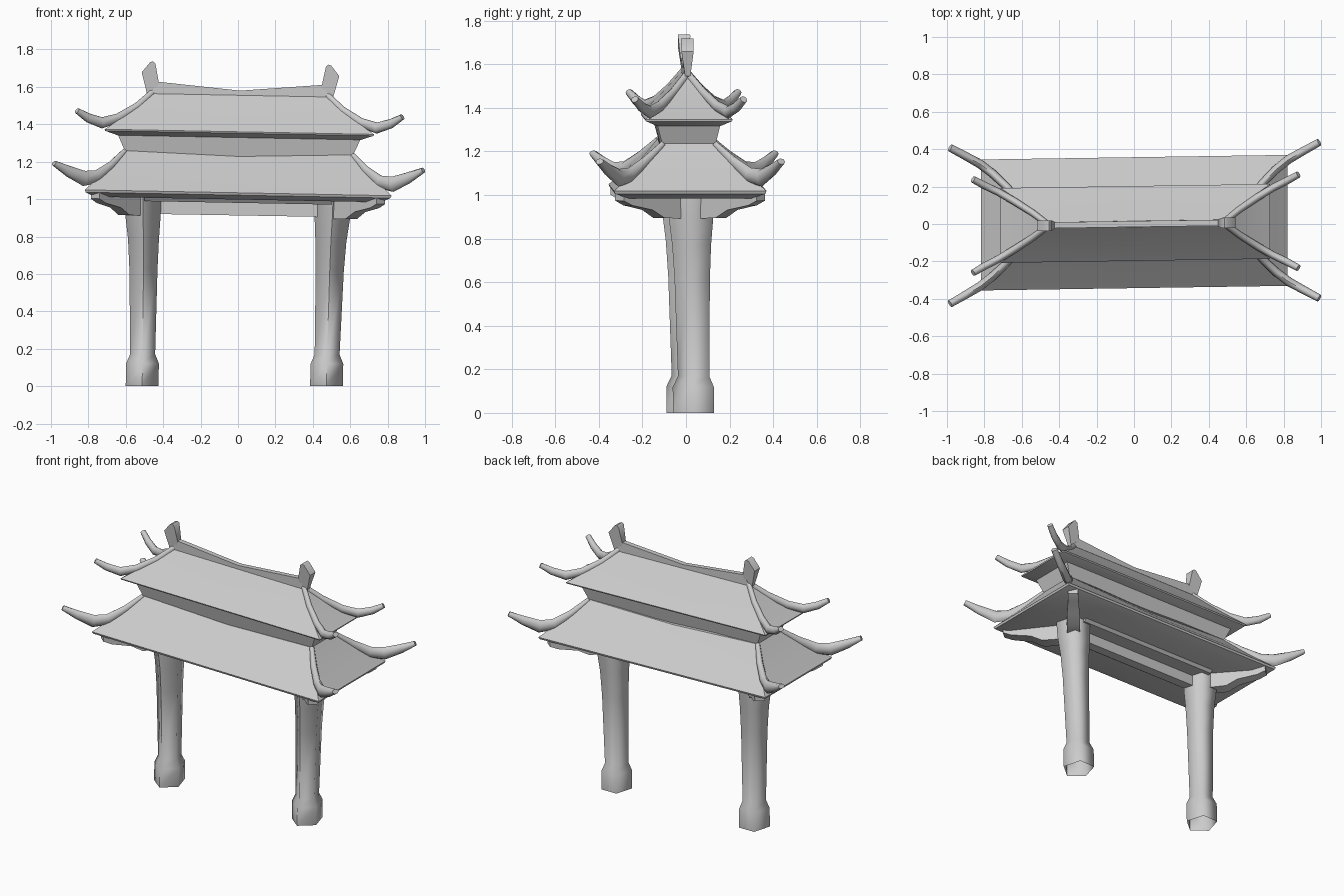
import bpy, bmesh, math
from mathutils import Vector, Matrix

cube = bpy.data.objects.get("Cube")
if cube:
    bpy.data.objects.remove(cube)

stone = bpy.data.materials.new("grey_stone")
stone.use_nodes = True
grey = (0.6, 0.6, 0.6, 1)
stone.diffuse_color = grey
stone.node_tree.nodes["Principled BSDF"].inputs["Base Color"].default_value = grey


def lean(v):
    """The whole gate leans and turns very slightly."""
    x, y, z = v
    return Vector((x + 0.02 * (z - 1),
                   y + 0.015 * x + 0.02 * (1 - z / 1.6),
                   z - 0.019 * x * min(1, z)))


def finish(name, bm, angle):
    for v in bm.verts:
        v.co = lean(v.co)
    bmesh.ops.remove_doubles(bm, verts=bm.verts, dist=0.0005)
    bmesh.ops.recalc_face_normals(bm, faces=bm.faces)
    mesh = bpy.data.meshes.new(name)
    bm.to_mesh(mesh)
    bm.free()
    mesh.materials.append(stone)
    obj = bpy.data.objects.new(name, mesh)
    bpy.context.collection.objects.link(obj)
    bpy.ops.object.select_all(action='DESELECT')
    obj.select_set(True)
    bpy.context.view_layer.objects.active = obj
    bpy.ops.object.shade_smooth_by_angle(angle=math.radians(angle))


def loft(name, rings, angle=40, caps=True):
    """Skin a list of equal-length point rings."""
    bm = bmesh.new()
    rows = [[bm.verts.new(p) for p in ring] for ring in rings]
    n = len(rows[0])
    for a, b in zip(rows, rows[1:]):
        for i in range(n):
            j = (i + 1) % n
            bm.faces.new((a[i], a[j], b[j], b[i]))
    if caps:
        bm.faces.new(rows[0])
        bm.faces.new(rows[-1])
    finish(name, bm, angle)


def prism(name, outline, matrix=Matrix()):
    """Thicken an x, z, half-width outline along y."""
    loft(name, [[matrix @ Vector((x, s * w, z)) for x, z, w in outline]
                for s in (-1, 1)])


def slab(x, y, z, sag=0):
    """Rectangle ring with a middle point on each long side."""
    return [(-x, -y, z), (0, -y, z - sag), (x, -y, z),
            (x, y, z), (0, y, z - sag), (-x, y, z)]


def rib(name, path, sx, sy):
    """Sweep an oval section along x, y, z, half-width, half-height points."""
    pts = [Vector((sx * p[0], sy * p[1], p[2])) for p in path]
    rings = []
    for i, p in enumerate(pts):
        t = (pts[min(i + 1, len(pts) - 1)] - pts[max(i - 1, 0)]).normalized()
        side = t.cross(Vector((0, 0, 1))).normalized()
        up = side.cross(t)
        w, h = path[i][3:]
        rings.append([p + side * w * math.cos(a) + up * h * math.sin(a)
                      for a in (k * math.tau / 8 for k in range(8))])
    loft(name, rings, 60)


# Straight hipped roofs, each with an inward lip below
loft("upper_roof", [slab(0.47, 0.006, 1.565), slab(0.61, 0.123, 1.436),
                    slab(0.72, 0.2, 1.36),
                    slab(0.718, 0.197, 1.352), slab(0.65, 0.145, 1.329)])
loft("neck", [slab(0.65, 0.145, 1.335), slab(0.605, 0.12, 1.235, 0.02)])
loft("lower_roof", [slab(0.61, 0.125, 1.248, 0.02), slab(0.72, 0.245, 1.127),
                    slab(0.82, 0.35, 1.034),
                    slab(0.815, 0.345, 1.021), slab(0.765, 0.28, 0.998)])
loft("ceiling_step", [slab(0.5, 0.14, 1.005), slab(0.5, 0.12, 0.98)])
loft("cross_beam", [slab(0.47, 0.03, 1.0), slab(0.47, 0.03, 0.913)])

# Sagging ridge bar
w = 0.016
prism("ridge", [(-0.475, 1.555, w), (0, 1.555, w), (0.475, 1.555, w),
                (0.45, 1.62, w), (0, 1.58, w), (-0.45, 1.62, w)])

upper_path = [(0.465, 0.0, 1.565, 0.016, 0.018), (0.55, 0.065, 1.484, 0.018, 0.022),
              (0.65, 0.13, 1.42, 0.02, 0.026), (0.735, 0.18, 1.394, 0.02, 0.03),
              (0.81, 0.217, 1.419, 0.02, 0.025), (0.87, 0.25, 1.456, 0.018, 0.016)]
lower_path = [(0.61, 0.12, 1.245, 0.014, 0.015), (0.68, 0.2, 1.168, 0.02, 0.024),
              (0.755, 0.272, 1.106, 0.023, 0.036), (0.825, 0.327, 1.095, 0.024, 0.041),
              (0.91, 0.375, 1.132, 0.022, 0.03), (0.987, 0.417, 1.173, 0.02, 0.015)]

# Pillar height, radius and outward shift
pillar = [(0, 0.092, 0), (0.12, 0.092, 0), (0.17, 0.07, 0), (0.62, 0.079, 0.005),
          (0.78, 0.087, 0.008), (0.9, 0.099, 0.013), (1.02, 0.103, 0.015)]

for sx, label in ((-1, "right"), (1, "left")):
    # Five-sided hollow pillar with one corner to the front
    corners = [k * math.tau / 5 for k in range(5)]
    loft(label + "_pillar",
         [[(sx * (0.493 + shift) + r * math.sin(a),
            0.01 + 0.007 * sx - 1.13 * r * math.cos(a), z) for a in corners]
          for z, r, shift in pillar], 75, caps=False)
    # Upturned ridge end
    prism(label + "_ridge_horn",
          [(sx * x, z, hw) for x, z, hw in
           ((0.435, 1.612, 0.018), (0.456, 1.717, 0.028), (0.468, 1.728, 0.028),
            (0.484, 1.723, 0.028), (0.528, 1.668, 0.028), (0.498, 1.555, 0.012),
            (0.46, 1.55, 0.012))])
    for sy, end in ((-1, "front"), (1, "back")):
        corner = end + "_" + label
        rib(corner + "_upper_hip_rib", upper_path, sx, sy)
        rib(corner + "_lower_hip_rib", lower_path, sx, sy)
        # Diagonal bracket from pillar to eave corner
        turn = (Matrix.Translation((sx * 0.53, sy * 0.05, 0))
                @ Matrix.Rotation(math.atan2(sy * 0.27, sx * 0.23), 4, 'Z'))
        prism(corner + "_bracket",
              [(0, 0.902, 0.04), (0.12, 0.905, 0.04), (0.19, 0.943, 0.038),
               (0.31, 0.966, 0.032), (0.36, 0.988, 0.03), (0.36, 1.025, 0.03),
               (0, 1.015, 0.04)], turn)
